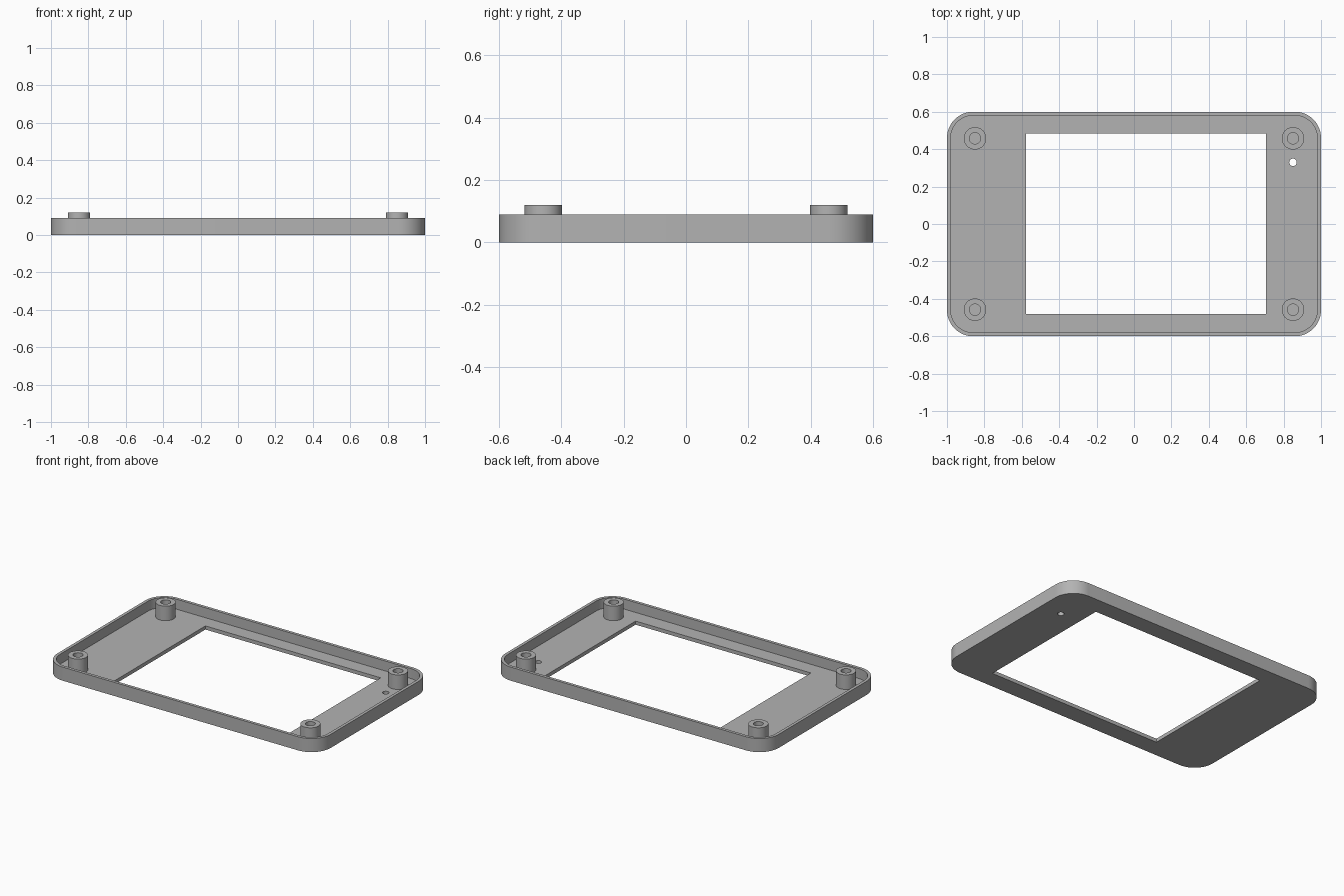
import bpy, bmesh, math

cube = bpy.data.objects.get("Cube")
if cube:
    bpy.data.objects.remove(cube, do_unlink=True)

HEIGHT, FLOOR, WALL = 0.09, 0.024, 0.02
BOSS_TOP = 0.12

grey = bpy.data.materials.new("plain grey")
grey.use_nodes = True
colour = (0.45, 0.45, 0.45, 1)
grey.diffuse_color = colour
grey.node_tree.nodes["Principled BSDF"].inputs["Base Color"].default_value = colour


def rounded_rect(half_x, half_y, radius, steps=16):
    """Outline of a rectangle with round corners, counter-clockwise."""
    points = []
    for quarter, (sx, sy) in enumerate([(1, 1), (-1, 1), (-1, -1), (1, -1)]):
        for i in range(steps + 1):
            a = (quarter + i / steps) * math.pi / 2
            points.append((sx * (half_x - radius) + radius * math.cos(a),
                           sy * (half_y - radius) + radius * math.sin(a)))
    return points


def circle(x, y, radius, steps=48):
    return [(x + radius * math.cos(2 * math.pi * i / steps),
             y + radius * math.sin(2 * math.pi * i / steps)) for i in range(steps)]


def prism(name, outline, z0, z1):
    """Solid made by raising a flat outline from z0 to z1."""
    bm = bmesh.new()
    base = bm.faces.new([bm.verts.new((x, y, z0)) for x, y in outline])
    raised = bmesh.ops.extrude_face_region(bm, geom=[base])["geom"]
    bmesh.ops.translate(bm, vec=(0, 0, z1 - z0),
                        verts=[v for v in raised if isinstance(v, bmesh.types.BMVert)])
    bmesh.ops.recalc_face_normals(bm, faces=bm.faces)
    mesh = bpy.data.meshes.new(name)
    bm.to_mesh(mesh)
    bm.free()
    mesh.materials.append(grey)
    obj = bpy.data.objects.new(name, mesh)
    bpy.context.collection.objects.link(obj)
    return obj


def activate(obj):
    bpy.ops.object.select_all(action='DESELECT')
    obj.select_set(True)
    bpy.context.view_layer.objects.active = obj


def cut(obj, cutter):
    activate(obj)
    mod = obj.modifiers.new("cut", 'BOOLEAN')
    mod.operation, mod.solver, mod.object = 'DIFFERENCE', 'EXACT', cutter
    bpy.ops.object.modifier_apply(modifier=mod.name)
    bpy.data.objects.remove(cutter, do_unlink=True)


def smooth(obj):
    activate(obj)
    bpy.ops.object.shade_smooth_by_angle(angle=math.radians(30))


# Tray with a hollow inside, a display window and a small round hole
tray = prism("tray", rounded_rect(1, 0.6, 0.14), 0, HEIGHT)
cut(tray, prism("cavity", rounded_rect(1 - WALL, 0.6 - WALL, 0.12), FLOOR, 0.2))
window = [(-0.578, -0.48), (0.705, -0.48), (0.705, 0.485), (-0.578, 0.485)]
cut(tray, prism("window", window, -0.1, 0.2))
cut(tray, prism("pinhole", circle(0.85, 0.33, 0.02), -0.1, 0.2))
smooth(tray)

# Screw bosses in the four corners, bored down to the floor
for side, x in (("left", 0.85), ("right", -0.85)):
    for end, y in (("front", -0.458), ("back", 0.458)):
        boss = prism(f"{end}_{side}_boss", circle(x, y, 0.06), FLOOR - 0.004, BOSS_TOP)
        cut(boss, prism("bore", circle(x, y, 0.03), FLOOR, 0.2))
        smooth(boss)
